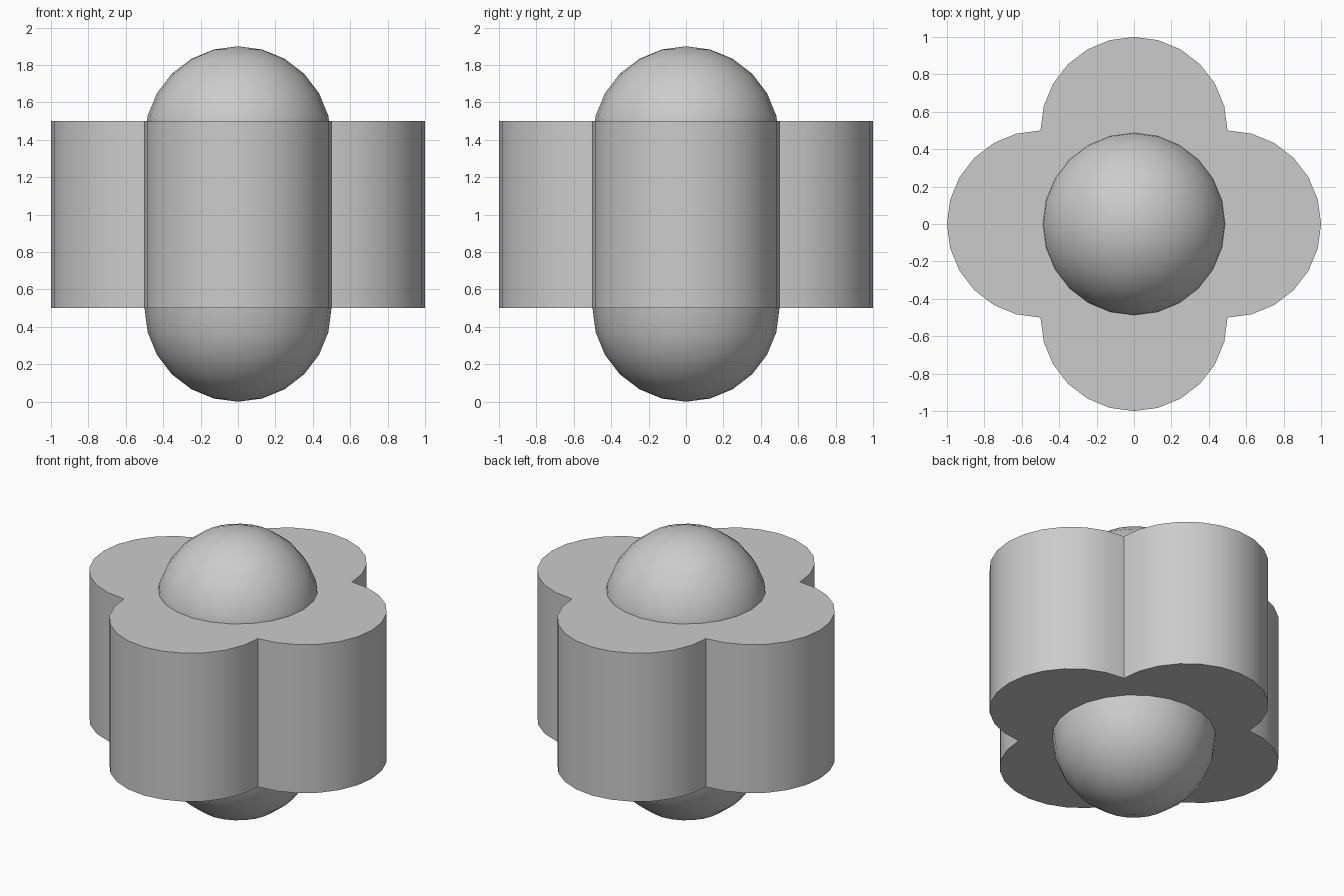
import bpy, bmesh
from math import cos, sin, radians

if "Cube" in bpy.data.objects:
    bpy.data.objects.remove(bpy.data.objects["Cube"])

R = 0.5          # radius shared by lobes and domes
STEP = 15        # 24-sided roundness


def finish(obj):
    bpy.ops.object.select_all(action='DESELECT')
    obj.select_set(True)
    bpy.context.view_layer.objects.active = obj
    bpy.ops.object.shade_smooth_by_angle(angle=radians(30))


# Four-lobed block: half-circle arcs around the centre, extruded upwards
bm = bmesh.new()
outline = []
for k in range(4):
    turn = 90 * k
    cx, cy = R * cos(radians(turn)), R * sin(radians(turn))
    for a in range(-90, 90, STEP):
        t = radians(turn + a)
        outline.append(bm.verts.new((cx + R * cos(t), cy + R * sin(t), 0.5)))
base = bm.faces.new(outline)
up = bmesh.ops.extrude_face_region(bm, geom=[base], use_keep_orig=True)
bmesh.ops.translate(bm, vec=(0, 0, 1),
                    verts=[v for v in up["geom"] if isinstance(v, bmesh.types.BMVert)])
bmesh.ops.recalc_face_normals(bm, faces=bm.faces)
mesh = bpy.data.meshes.new("lobed_block")
bm.to_mesh(mesh)
bm.free()
block = bpy.data.objects.new("lobed_block", mesh)
bpy.context.collection.objects.link(block)

# Domes: balls fused into the block, showing above and below it
for name, z in (("upper_dome", 1.4), ("lower_dome", 0.5)):
    bpy.ops.mesh.primitive_uv_sphere_add(segments=24, ring_count=12, radius=R, location=(0, 0, z))
    ball = bpy.context.object
    ball.name = name
    bpy.ops.object.select_all(action='DESELECT')
    bpy.context.view_layer.objects.active = block
    block.select_set(True)
    mod = block.modifiers.new(name, 'BOOLEAN')
    mod.operation = 'UNION'
    mod.solver = 'EXACT'
    mod.object = ball
    bpy.ops.object.modifier_apply(modifier=mod.name)
    bpy.data.objects.remove(ball)

finish(block)
